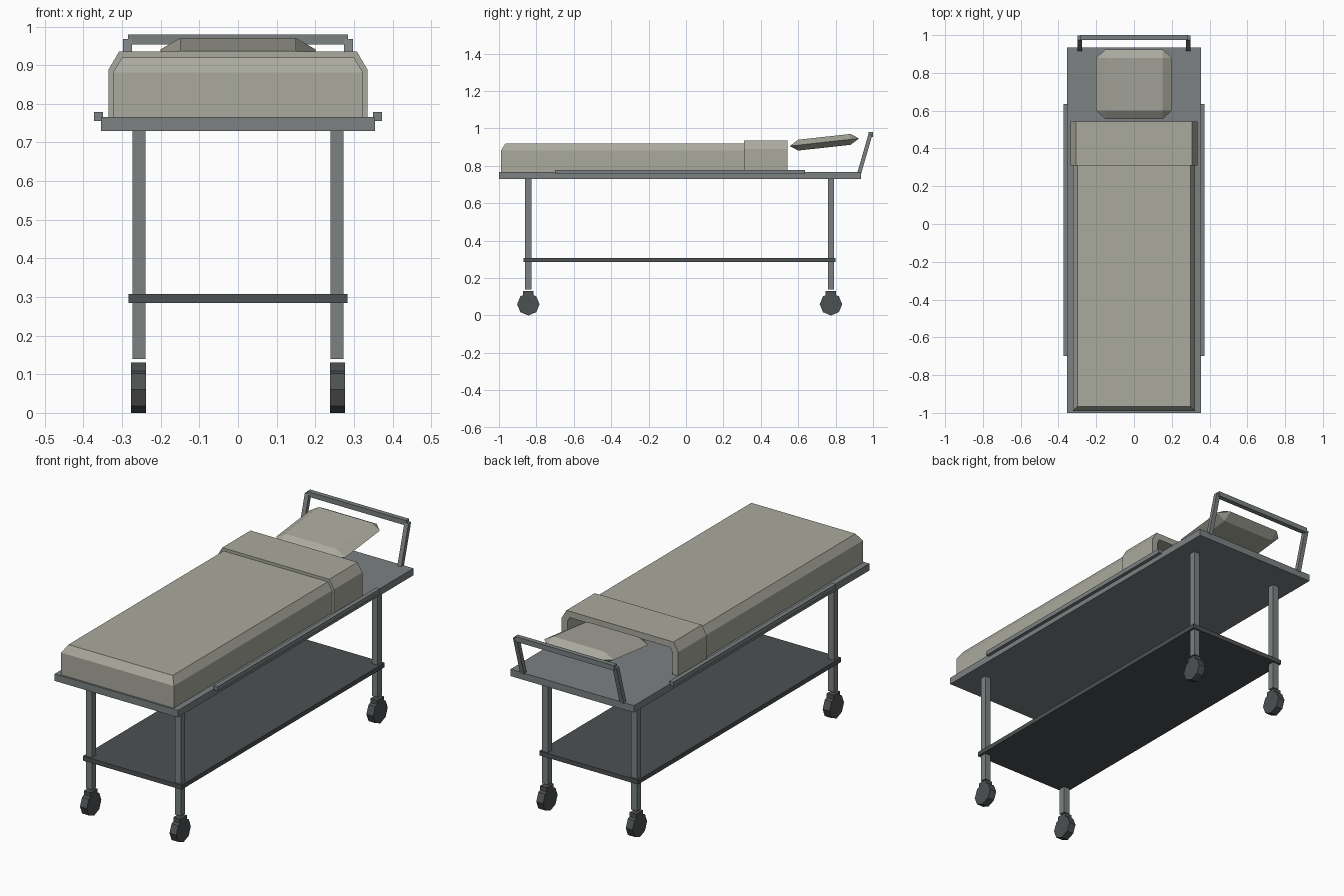
import bpy
import bmesh
from math import pi
from mathutils import Matrix, Vector

cube = bpy.data.objects.get("Cube")
if cube:
    bpy.data.objects.remove(cube, do_unlink=True)


def material(name, rgb):
    m = bpy.data.materials.new(name)
    m.use_nodes = True
    m.diffuse_color = (*rgb, 1)
    m.node_tree.nodes["Principled BSDF"].inputs["Base Color"].default_value = (*rgb, 1)
    return m


FRAME = material("grey metal", (0.20, 0.22, 0.225))
DARK = material("dark grey", (0.075, 0.082, 0.085))
LINEN = material("pale linen", (0.40, 0.40, 0.345))


def add(name, bm, mat):
    mesh = bpy.data.meshes.new(name)
    bm.to_mesh(mesh)
    bm.free()
    mesh.materials.append(mat)
    obj = bpy.data.objects.new(name, mesh)
    bpy.context.collection.objects.link(obj)
    return obj


def box(name, x, y, z, mat, lean=0):
    """Box from (min, max) ranges; lean shifts its top along y."""
    bm = bmesh.new()
    bmesh.ops.create_cube(bm, size=1)
    for v in bm.verts:
        top = v.co.z > 0
        v.co = Vector((x[v.co.x > 0], y[v.co.y > 0] + lean * top, z[top]))
    return add(name, bm, mat)


def cover(name, width, shoulder, top_width, top, y0, y1, slope, closed):
    """Draped cloth shell with chamfered shoulders, open below and behind."""
    base = 0.765
    half = [(width, base, 0), (width, shoulder, 0), (top_width, top, slope)]
    outline = [(-x, z, s) for x, z, s in half] + half[::-1]
    bm = bmesh.new()
    a = [bm.verts.new((x, y0 + s, z)) for x, z, s in outline]
    b = [bm.verts.new((x, y1, z)) for x, z, s in outline]
    for i in range(5):
        bm.faces.new((a[i], a[i + 1], b[i + 1], b[i]))
    if closed:
        bm.faces.new((a[0], a[5], a[4], a[1]))
        bm.faces.new((a[1], a[4], a[3], a[2]))
    obj = add(name, bm, LINEN)
    mod = obj.modifiers.new("Thickness", "SOLIDIFY")
    mod.thickness = 0.033
    mod.offset = -1
    mod.use_even_offset = True
    return obj


# Bed deck and lower shelf
box("deck", (-0.355, 0.355), (-1, 0.935), (0.73, 0.766), FRAME)
box("lower_shelf", (-0.284, 0.284), (-0.87, 0.80), (0.285, 0.308), DARK)

for side, s in (("left", 1), ("right", -1)):
    def span(a, b):
        return tuple(sorted((s * a, s * b)))

    # Side rail and leaning handle post
    box(side + "_rail", span(0.350, 0.373), (-0.70, 0.636), (0.756, 0.779), FRAME)
    box(side + "_handle_post", span(0.275, 0.298), (0.915, 0.937), (0.76, 0.968), FRAME, 0.06)

    # Legs and casters
    for end, y in (("front", -0.843), ("back", 0.775)):
        name = f"{end}_{side}_"
        box(name + "leg", span(0.239, 0.273), (y - 0.017, y + 0.017), (0.14, 0.735), FRAME)
        box(name + "caster_fork", span(0.238, 0.277), (y - 0.028, y + 0.028), (0.09, 0.13), DARK)
        bm = bmesh.new()
        bmesh.ops.create_cone(bm, cap_ends=True, segments=8, radius1=0.06, radius2=0.06,
                              depth=0.039, matrix=Matrix.Translation((s * 0.2575, y, 0.06))
                              @ Matrix.Rotation(pi / 2, 4, "Y"))
        add(name + "wheel", bm, DARK)

# Handle crossbar
box("handle_bar", (-0.285, 0.285), (0.975, 1.0), (0.954, 0.98), FRAME)

# Blanket and folded-back band
cover("blanket", 0.324, 0.881, 0.300, 0.92, -0.99, 0.312, 0.025, True)
cover("blanket_fold", 0.335, 0.889, 0.308, 0.935, 0.31, 0.543, 0, False)

# Pillow: hull of a thin cushion with faceted corners, tilted up at the head
bm = bmesh.new()
for sx in (-1, 1):
    for sy in (-1, 1):
        for x, y, z in ((0.15, 0.14, 0.029), (0.15, 0.14, -0.029), (0.2, 0.14, 0), (0.15, 0.185, 0)):
            py = sy * y
            bm.verts.new((sx * x, 0.74 + py, 0.926 + 0.11 * py + z))
bmesh.ops.convex_hull(bm, input=bm.verts[:])
bmesh.ops.dissolve_limit(bm, angle_limit=0.02, verts=bm.verts[:], edges=bm.edges[:])
add("pillow", bm, LINEN)
